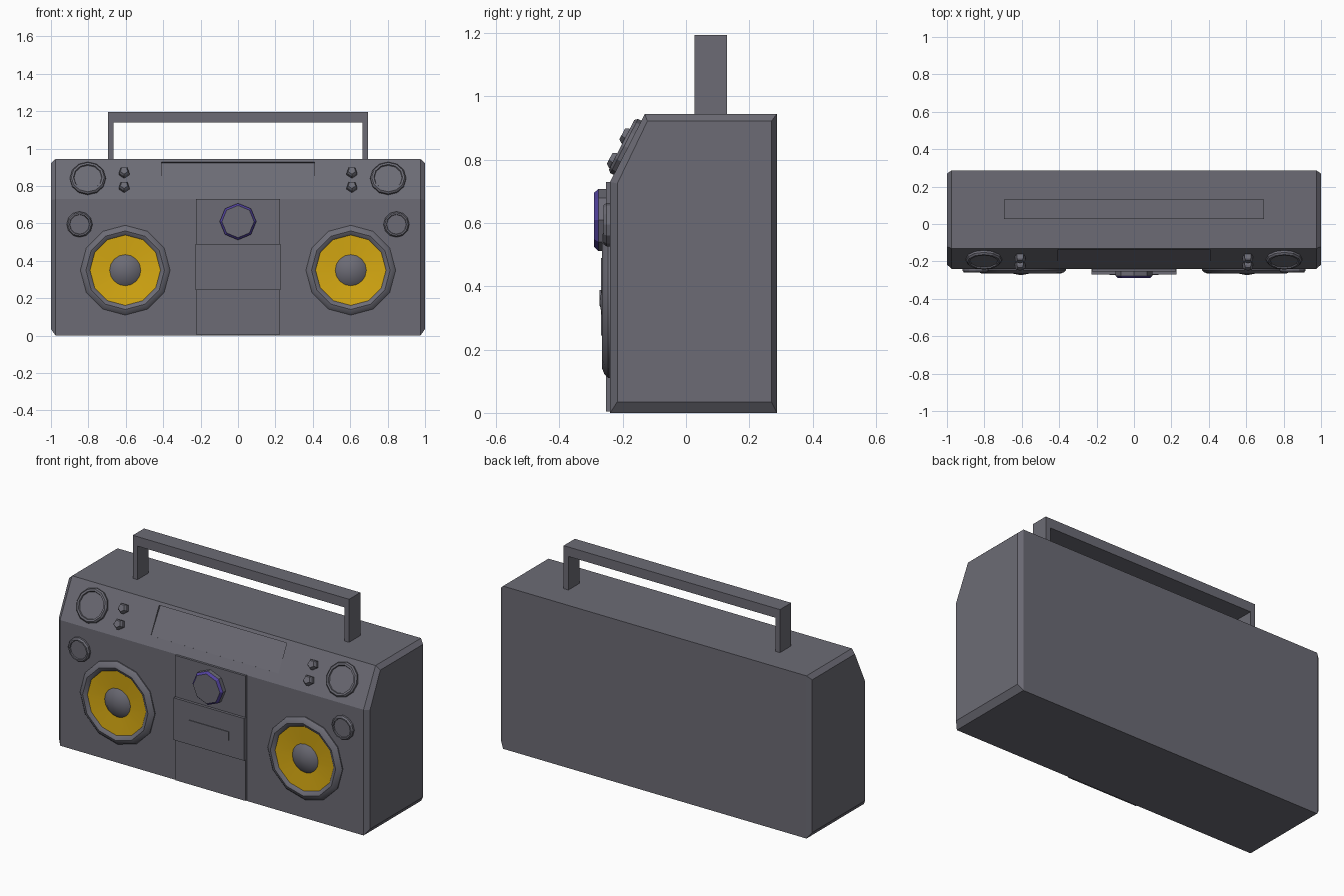
import bpy, bmesh, math
from mathutils import Vector, Matrix

if "Cube" in bpy.data.objects:
    bpy.data.objects.remove(bpy.data.objects["Cube"])


def material(name, rgb):
    m = bpy.data.materials.new(name)
    m.diffuse_color = (*rgb, 1)
    m.use_nodes = True
    m.node_tree.nodes["Principled BSDF"].inputs["Base Color"].default_value = m.diffuse_color
    return m


GREY = material("charcoal grey", (0.15, 0.148, 0.178))
YELLOW = material("speaker yellow", (0.68, 0.40, 0.006))
PURPLE = material("dial purple", (0.085, 0.055, 0.34))


def finish(bm, name, mats=(GREY,), smooth=False):
    bmesh.ops.recalc_face_normals(bm, faces=bm.faces)
    me = bpy.data.meshes.new(name)
    bm.to_mesh(me)
    bm.free()
    ob = bpy.data.objects.new(name, me)
    bpy.context.collection.objects.link(ob)
    for m in mats:
        me.materials.append(m)
    if smooth:
        bpy.context.view_layer.objects.active = ob
        ob.select_set(True)
        bpy.ops.object.shade_smooth_by_angle(angle=math.radians(40))
        ob.select_set(False)
    return ob


def box(name, x, y, z):
    bm = bmesh.new()
    bmesh.ops.create_cube(bm, size=1)
    lo, hi = zip(x, y, z)
    for v in bm.verts:
        v.co = [l + (c + 0.5) * (h - l) for l, h, c in zip(lo, hi, v.co)]
    return finish(bm, name)


def lathe(name, profile, sides, origin, normal, mats=(GREY,), bands={}, smooth=False):
    """Spin (radius, height) points around a normal; bands maps segment -> material index."""
    n = Vector(normal).normalized()
    u = Vector((1, 0, 0))
    w = n.cross(u) * -1
    bm = bmesh.new()
    rings = []
    for r, h in profile:
        centre = Vector(origin) + n * h
        if r == 0:
            rings.append([bm.verts.new(centre)] * sides)
            continue
        angles = [math.pi / 2 + 2 * math.pi * i / sides for i in range(sides)]
        rings.append([bm.verts.new(centre + r * (math.cos(a) * u - math.sin(a) * w * -1))
                      for a in angles])
    for k, (a, b) in enumerate(zip(rings, rings[1:])):
        for i in range(sides):
            j = (i + 1) % sides
            corners = list(dict.fromkeys((a[i], a[j], b[j], b[i])))
            bm.faces.new(corners).material_index = bands.get(k, 0)
    ob = finish(bm, name, mats, smooth)
    return ob


# Case: side profile lofted along x with chamfered ends
outer = [(-0.24, 0), (-0.24, 0.73), (-0.13, 0.945), (0.287, 0.945), (0.287, 0)]
inner = [(-0.217, 0.035), (-0.217, 0.725), (-0.122, 0.922), (0.27, 0.922), (0.27, 0.035)]
bm = bmesh.new()
loops = [[bm.verts.new((x, y, z)) for y, z in p]
         for x, p in ((-1, inner), (-0.975, outer), (0.975, outer), (1, inner))]
for a, b in zip(loops, loops[1:]):
    for i in range(5):
        j = (i + 1) % 5
        bm.faces.new((a[i], a[j], b[j], b[i]))
bm.faces.new(loops[0])
bm.faces.new(loops[-1])
case = finish(bm, "case")

# Display window: shallow recess in the sloped panel
SLOPE = Vector((0, -0.215, 0.11)).normalized()
UP = Vector((0, 0.11, 0.215)).normalized()


def on_slope(x, z):
    t = (z - 0.73) / 0.215
    return Vector((x, -0.24 + 0.11 * t, z))


bm = bmesh.new()
low, high = on_slope(0, 0.78), on_slope(0, 0.928)
section = [low - SLOPE * 0.002, high - SLOPE * 0.012, high + SLOPE * 0.05, low + SLOPE * 0.05]
ends = [[bm.verts.new(p + Vector((x, 0, 0))) for p in section] for x in (-0.41, 0.41)]
for i in range(4):
    j = (i + 1) % 4
    bm.faces.new((ends[0][i], ends[0][j], ends[1][j], ends[1][i]))
for e in ends:
    bm.faces.new(e)
cutter = finish(bm, "display_cutter")
cutter.hide_render = True
cutter.hide_viewport = True
mod = case.modifiers.new("display_recess", "BOOLEAN")
mod.operation = "DIFFERENCE"
mod.solver = "EXACT"
mod.object = cutter

# Carrying handle
box("handle_grip", (-0.695, 0.695), (0.027, 0.13), (1.14, 1.195))
for s, side in ((-1, "left"), (1, "right")):
    box(f"handle_post_{side}", sorted((s * 0.695, s * 0.665)), (0.027, 0.13), (0.94, 1.14))

# Central deck panels
box("upper_panel", (-0.225, 0.225), (-0.253, -0.23), (0.49, 0.73))
box("cassette_door", (-0.227, 0.227), (-0.269, -0.23), (0.245, 0.49))
box("cassette_window", (-0.13, 0.13), (-0.273, -0.265), (0.338, 0.388))
box("lower_panel", (-0.225, 0.225), (-0.253, -0.23), (0.005, 0.245))

# Tuning dial with coloured rim
FRONT = (0, -1, 0)
lathe("tuning_dial", [(0.098, -0.01), (0.098, 0.025), (0.086, 0.038), (0, 0.038)],
      8, (0, -0.252, 0.61), FRONT, (GREY, PURPLE), {1: 1})

for s, side in ((-1, "left"), (1, "right")):
    # Woofer: rounded surround, yellow cone and grey centre dome
    centre = (s * 0.603, -0.24, 0.35)
    lathe(f"woofer_surround_{side}",
          [(0.24, -0.01), (0.24, 0.006), (0.228, 0.018), (0.21, 0.025), (0.193, 0.018),
           (0.182, 0.004), (0.18, -0.01)], 12, centre, FRONT, smooth=True)
    lathe(f"woofer_cone_{side}", [(0.19, 0.012), (0.08, 0.004)], 12, centre, FRONT,
          (YELLOW,), smooth=True)
    lathe(f"woofer_dome_{side}", [(0.085, 0.003), (0.06, 0.022), (0, 0.034)], 16,
          centre, FRONT, smooth=True)
    # Tweeter on the flat front
    lathe(f"tweeter_{side}",
          [(0.069, -0.01), (0.069, 0.011), (0.062, 0.02), (0.054, 0.02), (0.052, 0.013), (0, 0.013)],
          12, (s * 0.847, -0.24, 0.595), FRONT)
    # Large round knob on the slope
    lathe(f"slope_knob_{side}",
          [(0.096, -0.01), (0.096, 0.012), (0.088, 0.021), (0.077, 0.021), (0.074, 0.014), (0, 0.014)],
          12, on_slope(s * 0.803, 0.838), SLOPE)
    # Small five-sided buttons
    for z, level in ((0.867, "upper"), (0.79, "lower")):
        lathe(f"button_{level}_{side}", [(0.029, -0.01), (0.029, 0.024), (0.021, 0.035), (0, 0.035)],
              5, on_slope(s * 0.609, z), SLOPE)
